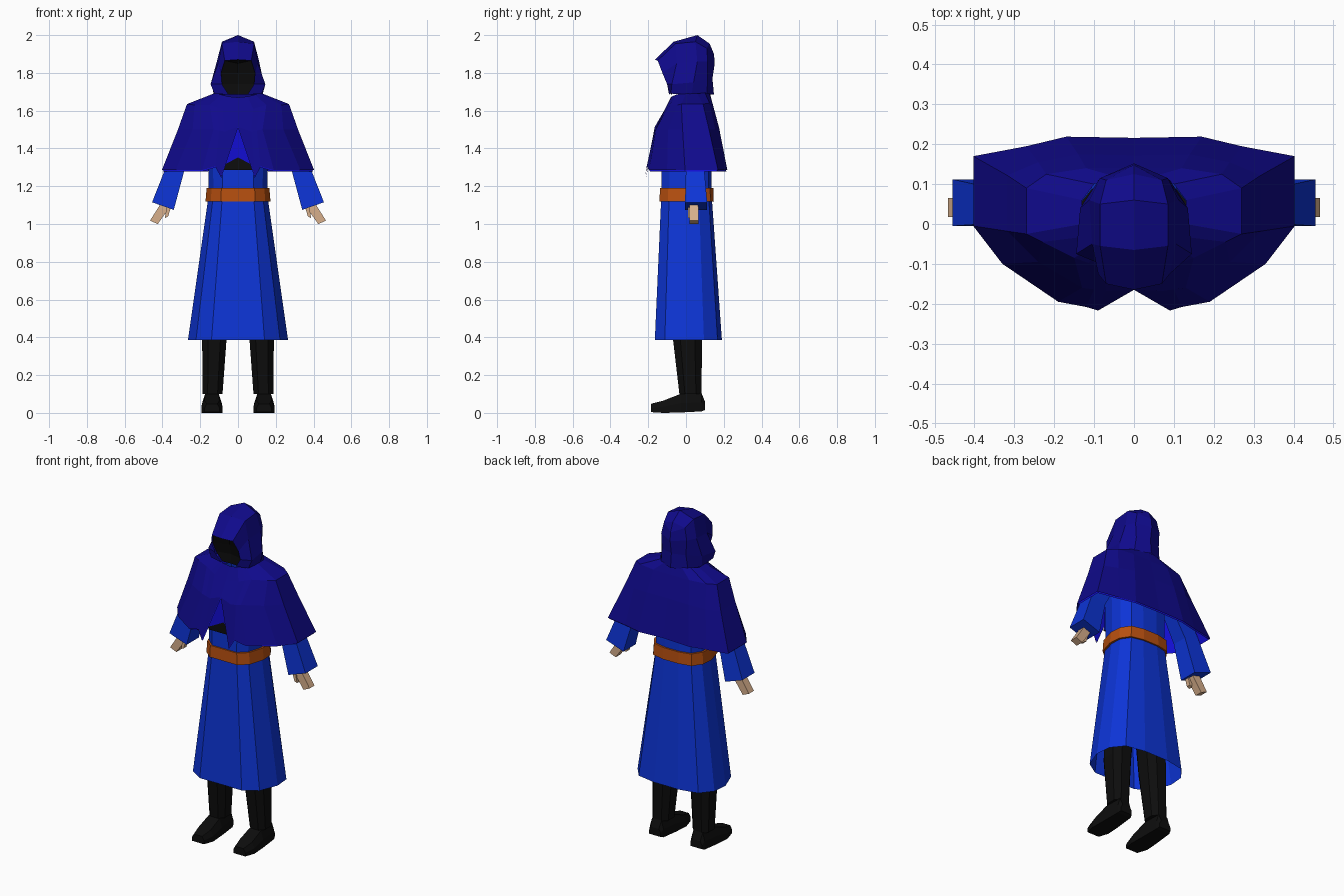
import bpy, bmesh
from mathutils import Vector


def material(name, rgb):
    m = bpy.data.materials.new(name)
    m.diffuse_color = (*rgb, 1)
    return m


CAPE = material("dark_blue_cloth", (0.005, 0.003, 0.26))
LINING = material("lining_blue", (0.006, 0.004, 0.65))
ROBE = material("blue_cloth", (0.004, 0.035, 0.68))
BELT = material("leather", (0.48, 0.08, 0.005))
SKIN = material("skin", (0.68, 0.43, 0.26))
BLACK = material("black_cloth", (0.004, 0.004, 0.004))


def surface(name, rows, mat, closed=False):
    """Skin rows of points with faces and mirror them across x = 0.
    closed: rows are full loops, capped at both ends."""
    bm = bmesh.new()
    for s in (1, -1):
        grid = [[bm.verts.new((s * p[0], p[1], p[2])) for p in r] for r in rows]
        n = len(rows[0])
        for a, b in zip(grid, grid[1:]):
            for i in range(n if closed else n - 1):
                j = (i + 1) % n
                bm.faces.new((a[i], a[j], b[j], b[i])[::s])
        if closed:
            bm.faces.new(grid[0][::-s])
            bm.faces.new(grid[-1][::s])
    bmesh.ops.remove_doubles(bm, verts=bm.verts, dist=0.0005)
    bmesh.ops.dissolve_degenerate(bm, edges=bm.edges, dist=0.0001)
    bmesh.ops.recalc_face_normals(bm, faces=bm.faces)
    me = bpy.data.meshes.new(name)
    bm.to_mesh(me)
    bm.free()
    me.materials.append(mat)
    ob = bpy.data.objects.new(name, me)
    bpy.context.collection.objects.link(ob)
    return ob


def body_row(z, hx, y0, y1):
    """Half of the chamfered body section, front centre to back centre."""
    return [(0, y0, z), (hx * .53, y0, z), (hx * .84, y0 * .68, z), (hx, 0, z),
            (hx * .97, y1 * .5, z), (hx * .75, y1 * .88, z),
            (hx * .3, y1, z), (0, y1, z)]


def oct_row(x0, x1, y0, y1, z, c=0.25):
    """Box section with cut corners."""
    dx, dy = (x1 - x0) * c, (y1 - y0) * c
    return [(x0 + dx, y0, z), (x1 - dx, y0, z), (x1, y0 + dy, z), (x1, y1 - dy, z),
            (x1 - dx, y1, z), (x0 + dx, y1, z), (x0, y1 - dy, z), (x0, y0 + dy, z)]


def slab_row(a, b, y0, y1):
    """Four-sided section between two (x, z) points."""
    return [(a[0], y0, a[1]), (b[0], y0, b[1]), (b[0], y1, b[1]), (a[0], y1, a[1])]


# Robe, open at the hem
surface("robe", [body_row(.385, .265, -.165, .19), body_row(1.12, .16, -.132, .138),
                 body_row(1.19, .155, -.13, .135), body_row(1.45, .16, -.13, .135),
                 body_row(1.6, .14, -.085, .1)], ROBE)

# Belt band
surface("belt", [body_row(1.12, .16, -.13, .135), body_row(1.12, .172, -.14, .147),
                 body_row(1.19, .166, -.138, .145), body_row(1.19, .155, -.13, .135)], BELT)

# Chest panels seen through the slit of the cape
surface("shirt_front", [[(0, -.14, 1.285), (.1, -.14, 1.285)],
                        [(0, -.14, 1.352), (.1, -.14, 1.30)]], BLACK)
surface("chest_lining", [[(0, -.136, 1.34), (.1, -.136, 1.29)],
                         [(0, -.136, 1.52), (.1, -.136, 1.5)]], LINING)

# Shoulder cape: neck, shoulder, chest and hem rows; the hem splits at the front
cape = [
    [(0, -.08, 1.67), (.05, -.075, 1.675), (.09, -.05, 1.685), (.11, -.03, 1.69),
     (.13, 0, 1.69), (.13, .06, 1.69), (.1, .1, 1.695), (.05, .12, 1.70), (0, .125, 1.70)],
    [(0, -.115, 1.60), (.08, -.11, 1.61), (.15, -.085, 1.63), (.23, -.045, 1.63),
     (.27, -.025, 1.635), (.27, .09, 1.635), (.22, .125, 1.64), (.12, .14, 1.64), (0, .14, 1.64)],
    [(0, -.165, 1.515), (.07, -.168, 1.49), (.13, -.16, 1.5), (.24, -.095, 1.5),
     (.318, -.018, 1.5), (.318, .122, 1.5), (.24, .155, 1.5), (.14, .175, 1.51), (0, .172, 1.51)],
    [(.09, -.217, 1.25), (.09, -.217, 1.25), (.19, -.195, 1.285), (.33, -.10, 1.285),
     (.403, -.005, 1.285), (.403, .17, 1.285), (.27, .195, 1.285), (.17, .219, 1.285), (0, .216, 1.29)],
]
cape_front_notch = Vector((.12, -.208, 1.305))
for row in cape:
    row.insert(2, tuple((Vector(row[1]) + Vector(row[2])) / 2))
cape[3][2] = tuple(cape_front_notch)
surface("shoulder_cape", cape, CAPE)
surface("cape_lining", [[(x * .985, y * .975, z - .006) for x, y, z in r] for r in cape[1:]], LINING)

# Hood: arches from the front rim to the back seam, each from crown to neck
rim = [(0, -.165, 1.87), (.07, -.15, 1.865), (.09, -.125, 1.80), (.085, -.10, 1.74), (.05, -.09, 1.685)]
hood = [
    rim,
    [(0, -.065, 1.965), (.085, -.055, 1.955), (.105, -.05, 1.85), (.145, -.075, 1.74), (.125, -.08, 1.69)],
    [(0, .06, 2.0), (.085, .05, 1.965), (.112, .06, 1.86), (.135, .04, 1.75), (.13, .03, 1.685)],
    [(0, .125, 1.955), (.07, .11, 1.93), (.085, .115, 1.86), (.08, .115, 1.77), (.09, .11, 1.685)],
    [(0, .125, 1.955), (0, .148, 1.90), (0, .152, 1.85), (0, .14, 1.77), (0, .148, 1.685)],
]
surface("hood", hood, CAPE)

# Shadowed face set back inside the hood
surface("face", [[(x, y + .012, z) for x, y, z in rim],
                 [(0, -.12, 1.865), (0, -.085, 1.85), (0, -.08, 1.80), (0, -.07, 1.74), (0, -.075, 1.685)]], BLACK)

# Sleeves, hands and thumbs
surface("sleeves", [slab_row((.15, 1.52), (.25, 1.58), .01, .085),
                    slab_row((.285, 1.28), (.378, 1.31), 0, .095),
                    slab_row((.34, 1.075), (.455, 1.115), -.005, .112)], ROBE, True)
surface("hands", [slab_row((.345, 1.12), (.39, 1.14), .02, .063),
                  slab_row((.375, 1.07), (.42, 1.09), .018, .065),
                  slab_row((.425, 1.0), (.466, 1.018), .018, .065)], SKIN, True)
surface("thumbs", [slab_row((.355, 1.09), (.378, 1.09), .01, .035),
                   slab_row((.37, 1.04), (.387, 1.032), .01, .035)], SKIN, True)

# Trousers
surface("trouser_legs", [oct_row(.082, .187, -.035, .082, .10), oct_row(.06, .19, -.07, .085, .40),
                         oct_row(.01, .16, -.085, .10, .95)], BLACK, True)

# Boots: heel to toe sections
def boot_row(y, w, z0, z1):
    c = .138
    return [(c - w, y, z0), (c + w, y, z0), (c + w, y, z0 + (z1 - z0) * .5),
            (c + w * .7, y, z1), (c - w * .7, y, z1), (c - w, y, z0 + (z1 - z0) * .5)]


surface("boots", [boot_row(.10, .038, .015, .06), boot_row(.082, .045, .008, .105),
                  boot_row(-.03, .052, .002, .10), boot_row(-.12, .056, 0, .065),
                  boot_row(-.185, .04, .004, .048)], BLACK, True)
